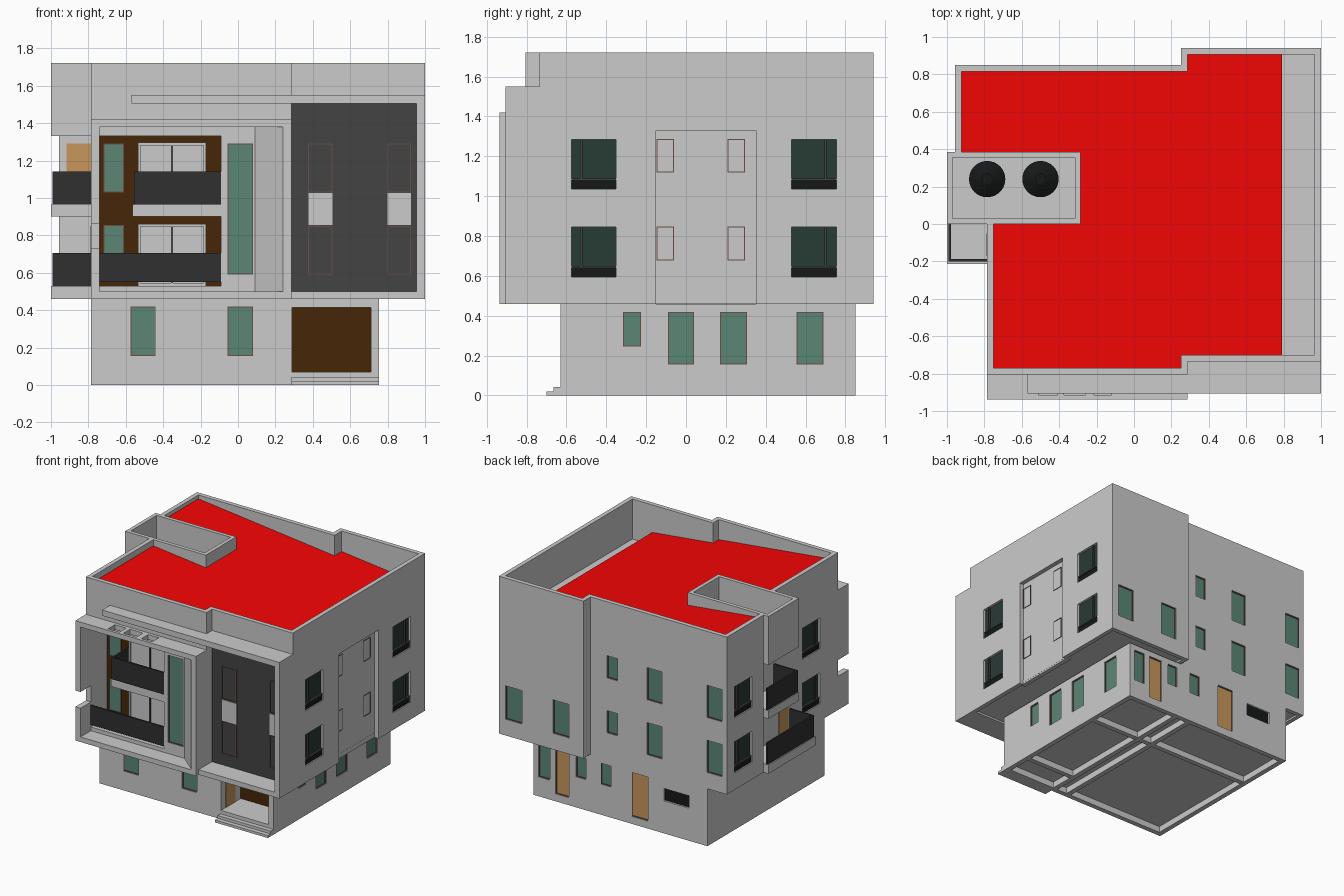
import bpy, bmesh
from mathutils import Vector

if "Cube" in bpy.data.objects:
    bpy.data.objects.remove(bpy.data.objects["Cube"])

def mat(name, r, g, b):
    m = bpy.data.materials.new(name)
    m.diffuse_color = (r ** 2.2, g ** 2.2, b ** 2.2, 1)
    m.use_nodes = True
    m.node_tree.nodes["Principled BSDF"].inputs["Base Color"].default_value = m.diffuse_color
    return m

GLASS = mat("green_glass", .36, .52, .46)
DARKGLASS = mat("dark_glass", .17, .24, .22)
BLACK = mat("black", .11, .12, .12)
RAIL = mat("rail_grey", .2, .2, .2)
PANEL = mat("panel_grey", .27, .27, .27)
BROWN = mat("brown", .28, .165, .055)
WOOD = mat("wood", .78, .59, .36)
TRIM = mat("trim", .42, .31, .27)
RED = mat("red_roof", .97, .05, .05)

def finish(bm, name, m=None):
    bmesh.ops.recalc_face_normals(bm, faces=bm.faces)
    me = bpy.data.meshes.new(name)
    bm.to_mesh(me)
    bm.free()
    o = bpy.data.objects.new(name, me)
    bpy.context.collection.objects.link(o)
    if m:
        me.materials.append(m)
    return o

def boxes(name, items, m=None):
    """One object from boxes given as (x0,x1,y0,y1,z0,z1)."""
    bm = bmesh.new()
    for x0, x1, y0, y1, z0, z1 in items:
        vs = bmesh.ops.create_cube(bm, size=1)["verts"]
        for v in vs:
            v.co = Vector(((x0 + x1) / 2 + v.co.x * (x1 - x0), (y0 + y1) / 2 + v.co.y * (y1 - y0),
                           (z0 + z1) / 2 + v.co.z * (z1 - z0)))
    return finish(bm, name, m)

def inset(poly, t):
    """Inset a counter-clockwise right-angled outline."""
    out, n = [], len(poly)
    for i in range(n):
        a, b, c = (Vector(poly[j % n]) for j in (i - 1, i, i + 1))
        d, e = (b - a).normalized(), (c - b).normalized()
        out.append(b + t * Vector((-d.y, d.x)) + t * Vector((-e.y, e.x)))
    return out

def prism(name, poly, z0, z1, m=None):
    bm = bmesh.new()
    f = bm.faces.new([bm.verts.new((p[0], p[1], z0)) for p in poly])
    r = bmesh.ops.extrude_face_region(bm, geom=[f])["geom"]
    bmesh.ops.translate(bm, vec=(0, 0, z1 - z0), verts=[v for v in r if isinstance(v, bmesh.types.BMVert)])
    return finish(bm, name, m)

def shell(name, poly, t, z0, z1):
    bm = bmesh.new()
    loops = [[bm.verts.new((p[0], p[1], z)) for p in pl]
             for pl, z in ((poly, z0), (poly, z1), (inset(poly, t), z1), (inset(poly, t), z0))]
    n = len(poly)
    for k in range(4):
        a, b = loops[k], loops[(k + 1) % 4]
        for i in range(n):
            j = (i + 1) % n
            bm.faces.new((a[i], a[j], b[j], b[i]))
    return finish(bm, name)

def cut(o, items):
    c = boxes("cutter", items)
    c.hide_render = True
    md = o.modifiers.new("cut", "BOOLEAN")
    md.object, md.operation, md.solver = c, "DIFFERENCE", "EXACT"
    bpy.context.view_layer.objects.active = o
    bpy.ops.object.modifier_apply(modifier="cut")
    bpy.data.objects.remove(c)

def on(side, p, u0, u1, z0, z1, d0, d1):
    """Box on a wall plane; d is measured inward."""
    s = 1 if side in ("front", "left") else -1
    q = sorted((p + s * d0, p + s * d1))
    return (u0, u1, *q, z0, z1) if side in ("front", "back") else (*q, u0, u1, z0, z1)

panes, frames, darks, dframes, spandrels, doors = [], [], [], [], [], []

def ring(side, p, u0, u1, z0, z1, w, d0, d1):
    return [on(side, p, a, b, c, e, d0, d1) for a, b, c, e in
            ((u0, u0 + w, z0, z1), (u1 - w, u1, z0, z1), (u0 + w, u1 - w, z0, z0 + w), (u0 + w, u1 - w, z1 - w, z1))]

def window(side, p, u0, u1, z0, z1, cuts=None, leaf=None):
    leaf = panes if leaf is None else leaf
    d = -.008
    if cuts is not None:
        cuts.append(on(side, p, u0, u1, z0, z1, -.02, .03))
        d = .005
    frames.extend(ring(side, p, u0, u1, z0, z1, .005, d, d + .025))
    leaf.append(on(side, p, u0 + .005, u1 - .005, z0 + .005, z1 - .005, d + .006, d + .025))

def dark_window(side, p, u0, u1, z0, cuts, mull):
    z1 = z0 + .25
    cuts.append(on(side, p, u0, u1, z0, z1, -.02, .03))
    darks.append(on(side, p, u0, u1, z0 + .05, z1, .02, .03))
    spandrels.append(on(side, p, u0, u1, z0, z0 + .05, .01, .03))
    dframes.append(on(side, p, mull - .006, mull + .006, z0 + .05, z1, .008, .02))
    dframes.append(on(side, p, u0, u1, z0 + .046, z0 + .054, .005, .02))

# Ground floor
ground_outline = [(-.785, -.63), (.755, -.63), (.755, .85), (-.785, .85)]
ground = shell("ground_floor_walls", ground_outline, .04, 0, .46)
g = []
for u in (-.575, -.055):
    window("front", -.63, u, u + .135, .155, .42, g)
for u0, u1, z0 in ((-.315, -.225, .245), (-.09, .04, .155), (.17, .305, .155), (.555, .69, .155)):
    window("right", .755, u0, u1, z0, .42, g)
for u0, u1, z0 in ((.61, .71, .155), (.29, .38, .245), (.07, .16, .245)):
    window("back", .85, u0, u1, z0, .415, g)
for u0, u1 in ((.44, .56), (-.26, -.115)):
    window("back", .85, u0, u1, .06, .415, g, doors)
g.append(on("back", .85, -.62, -.4, .26, .36, -.02, .03))
spandrels.append(on("back", .85, -.62, -.4, .26, .36, .015, .03))
g.append((.29, .71, -.7, -.55, .07, .415))
cut(ground, g)
prism("ground_slab", inset(ground_outline, .03), .05, .065)
boxes("foundation_strips", [(.13, .17, -.6, .82, 0, .055), (.26, .3, -.6, .82, 0, .055),
                            (-.75, .72, .36, .4, .001, .054), (.3, .72, -.4, -.36, .001, .054)])
boxes("entrance_back", [(.28, .72, -.38, -.36, .06, .43)], BROWN)
boxes("entrance_sides", [(.27, .29, -.6, -.36, .06, .43), (.71, .73, -.6, -.36, .06, .43),
                         (.29, .71, -.6, -.36, .06, .07), (.29, .71, -.6, -.36, .415, .43)])
doors.append((.285, .292, -.57, -.45, .07, .38))
boxes("entrance_steps", [(.285, .755, -.7, -.63, 0, .02), (.285, .755, -.665, -.63, .02, .042)])

# Upper floors with parapet
outline = [(-.785, -.805), (.285, -.805), (.285, -.735), (1, -.735), (1, .94), (.25, .94),
           (.25, .85), (-.957, .85), (-.957, .385), (-.785, .385)]
body = shell("upper_walls", outline, .035, .46, 1.72)
b = []
FLOORS = (.59, 1.03)
for z in FLOORS:
    for u0, u1 in ((.375, .505), (.8, .925)):
        window("front", -.735, u0, u1, z, z + .26)
    for u0, u1, h in ((.01, .105, .18), (-.385, -.25, .26), (-.915, -.78, .26)):
        window("back", .85, u0, u1, z + .26 - h, z + .26, b)
    for u0 in (-.149, .207):
        window("right", .96, u0, u0 + .089, z + .088, z + .258)
    for side, p, q in (("right", 1, 1), ("left", -.785, -.957)):
        dark_window(side, p, -.575, -.35, z + .005, b, -.525)
        dark_window(side, q, .53, .755, z + .005, b, .7)
for u0, u1 in ((.795, .94), (.375, .52)):
    window("back", .94, u0, u1, .59, .86, b)
window("front", -.805, -.055, .08, .59, 1.29, b)
b += [(-.74, -.09, -.85, -.7, .53, 1.33), (.95, 1.1, -.15, .35, .4, 1.33),
      (-.97, -.315, .03, .355, 1.37, 1.8), (-.922, -.7, .385, .44, 1.6, 1.8)]
cut(body, b)
boxes("side_inset_wall", [(.93, .965, -.17, .37, .462, 1.35)])
prism("upper_floor_slab", inset(outline, .034), .475, .5)

# Red roof, sloping down to a gutter on the right
roof = prism("roof", inset(outline, .03), 1.46, 1.5, RED)
cut(roof, [(.79, 1.1, -1, 1, 1.4, 1.6), (-1, -.3, .015, .37, 1.4, 1.6)])
for v in roof.data.vertices:
    v.co.z += .111 * (.79 - v.co.x)
    if v.co.x < -.7 and .37 < v.co.y < .43:
        v.co.y = .38
boxes("gutter_floor", [(.7, .967, -.705, .91, 1.36, 1.4)])

# Water tank enclosure on the roof, with tanks
shell("tank_enclosure", [(-1, 0), (-.285, 0), (-.285, .385), (-1, .385)], .03, 1.33, 1.72)
boxes("tank_floor", [(-.98, -.3, .02, .37, 1.335, 1.37)])
for i, x in enumerate((-.785, -.5)):
    bm = bmesh.new()
    for r0, r1, z, h in ((.097, .097, 1.445, .15), (.097, .035, 1.54, .04), (.03, .03, 1.565, .02)):
        r = bmesh.ops.create_cone(bm, cap_ends=True, segments=32, radius1=r0, radius2=r1, depth=h)
        bmesh.ops.translate(bm, verts=r["verts"], vec=(x, .24, z))
    finish(bm, f"water_tank_{i + 1}", BLACK)

# Side balconies on the left
boxes("side_wall_recess", [(-.784, -.75, -.02, .4, .47, 1.34)])
boxes("side_balcony_slabs", [(-1, -.785, -.215, .385, .46, .53), (-1, -.785, 0, .385, .9, .965)])
boxes("side_balcony_rails", [r for y, z, h in ((-.2, .53, .175), (0, .965, .175)) for r in
      ((-.992, -.978, y, .385, z, z + h), (-.978, -.785, y, y + .014, z, z + h))], RAIL)
doors += [(-.917, -.785, .38, .39, .965, 1.29), (-.788, -.78, -.17, -.05, .53, .85)]

# Projecting front frame with slotted top and notched left jamb
F, B = -.937, -.8
slots = ((-.51, -.41), (-.375, -.26), (-.215, -.12))
edges = [-.785] + [v for s in slots for v in s] + [.285]
boxes("front_frame", [(-.785, -.74, F, B, .46, .73), (-.785, -.74, F, B, .86, 1.38),
      (.24, .285, F, B, .5, 1.38), (-.74, .285, F, B, .46, .5),
      (-.785, .285, F, -.915, 1.38, 1.42), (-.785, .285, -.83, B, 1.38, 1.42)]
      + [(edges[i], edges[i + 1], -.915, -.83, 1.38, 1.42) for i in range(0, 8, 2)])
prism("front_splayed_jamb", [(.09, -.805), (.24, -.93), (.24, -.8)], .5, 1.38)

# Recessed front balconies
boxes("balcony_back_wall", [(-.76, -.07, -.6, -.57, .5, 1.36)], BROWN)
boxes("balcony_slabs", [(-.74, -.07, -.77, -.6, .5, .53), (-.565, -.09, -.8, -.6, .9, .965),
                        (-.74, -.07, -.77, -.6, 1.33, 1.36), (-.09, -.07, -.77, -.6, .53, 1.33),
                        (-.76, -.74, -.77, -.6, .5, 1.36)])
boxes("balcony_rails", [(-.74, -.09, -.81, -.796, .55, .705), (-.555, -.09, -.81, -.796, .965, 1.14),
                        (-.555, -.541, -.796, -.6, .965, 1.14)], RAIL)
slide = []
for z0, z1 in ((.53, .86), (.965, 1.295)):
    window("front", -.6, -.72, -.61, z1 - .265, z1 - .005)
    slide += ring("front", -.6, -.535, -.17, z0, z1, .014, -.02, .005)
    slide += [on("front", -.6, -.521, -.184, z0 + .014, z1 - .014, -.008, .005)]
    dframes.append(on("front", -.6, -.357, -.347, z0 + .014, z1 - .014, -.016, 0))
boxes("sliding_doors", slide)

# Right front bay: dark panel, jamb, sill, cornice
boxes("dark_front_panel", [(.285, .955, -.737, -.725, .5, 1.505)], PANEL)
boxes("light_infill", [(u, u + .128, -.742, -.73, .855, 1.025) for u in (.377, .798)])
boxes("front_bay_frame", [(.955, 1, -.905, -.73, .46, 1.505), (.285, .955, -.905, -.73, .46, .5),
                          (-.57, .285, -.905, -.79, 1.505, 1.55), (.285, 1, -.905, -.72, 1.505, 1.55)])

# Collected glazing and doors
boxes("green_window_glass", panes, GLASS)
boxes("window_frames", frames, TRIM)
boxes("dark_window_glass", darks, DARKGLASS)
boxes("dark_window_bars", dframes, PANEL)
boxes("window_spandrels", spandrels, BLACK)
boxes("wooden_doors", doors, WOOD)
